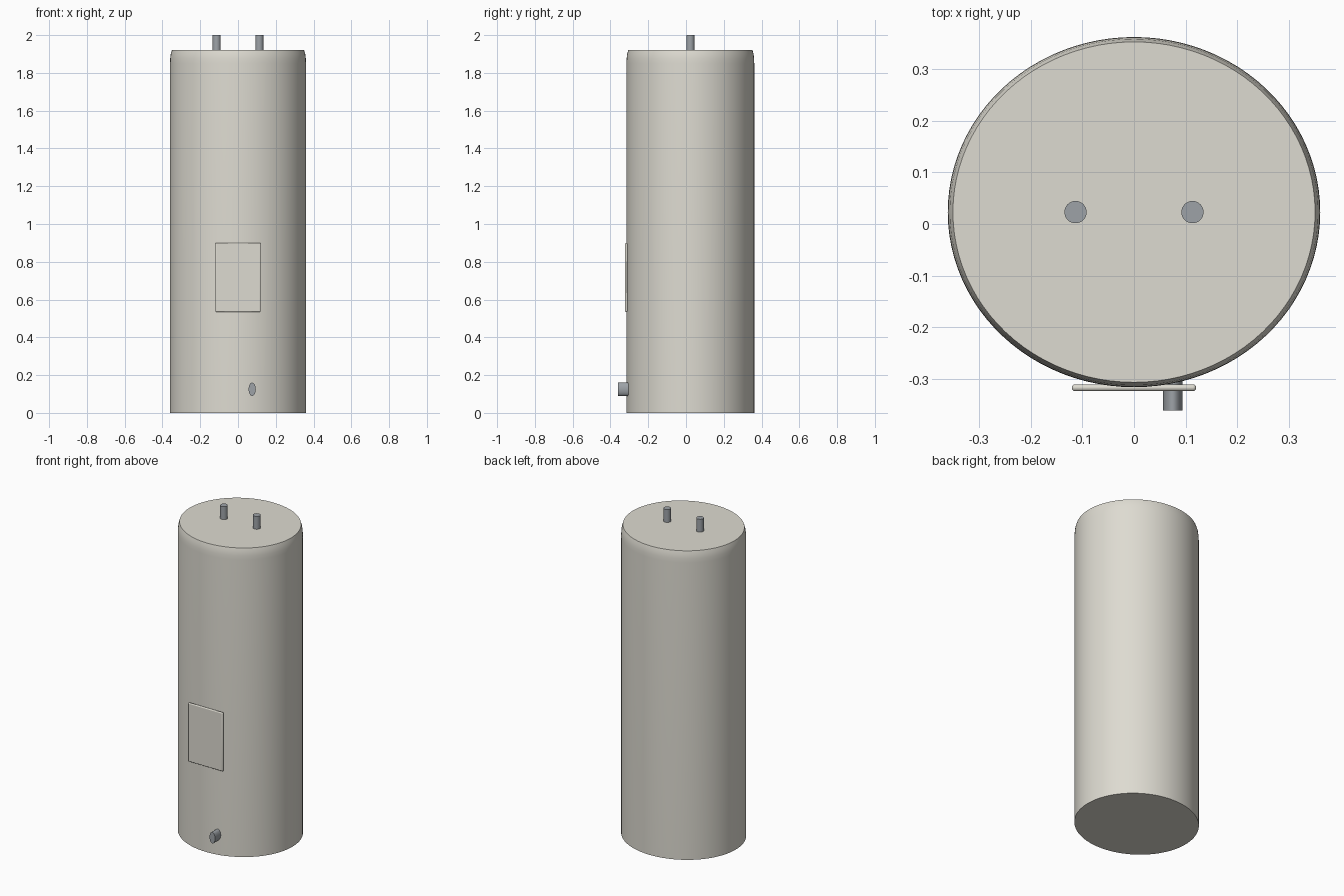
import bpy, bmesh, math

if "Cube" in bpy.data.objects:
    bpy.data.objects.remove(bpy.data.objects["Cube"], do_unlink=True)

CY = 0.023       # depth of the tank axis
SQUASH = 0.94    # tank is slightly oval in plan


def material(name, rgb):
    mat = bpy.data.materials.new(name)
    mat.use_nodes = True
    mat.diffuse_color = (*rgb, 1)
    mat.node_tree.nodes["Principled BSDF"].inputs["Base Color"].default_value = (*rgb, 1)
    return mat


enamel = material("warm grey enamel", (0.73, 0.71, 0.64))
metal = material("grey pipe metal", (0.34, 0.365, 0.39))


def smooth(obj, mat, angle=30):
    obj.data.materials.append(mat)
    bpy.ops.object.select_all(action='DESELECT')
    obj.select_set(True)
    bpy.context.view_layer.objects.active = obj
    bpy.ops.object.shade_smooth_by_angle(angle=math.radians(angle))


def lathe(name, profile, mat, segments=96):
    """Turn a (radius, height) profile into a capped solid."""
    bm = bmesh.new()
    rings = []
    for r, z in profile:
        angles = [math.tau * i / segments for i in range(segments)]
        rings.append([bm.verts.new((r * math.cos(a), r * math.sin(a), z)) for a in angles])
    for low, high in zip(rings, rings[1:]):
        for i in range(segments):
            j = (i + 1) % segments
            bm.faces.new((low[i], low[j], high[j], high[i]))
    bm.faces.new(rings[0][::-1])
    bm.faces.new(rings[-1])
    mesh = bpy.data.meshes.new(name)
    bm.to_mesh(mesh)
    bm.free()
    obj = bpy.data.objects.new(name, mesh)
    bpy.context.collection.objects.link(obj)
    smooth(obj, mat)
    return obj


# Tank with a softly rounded shoulder and flat lid
tank = lathe("tank_body", [(0.36, 0), (0.36, 1.85), (0.359, 1.875),
                           (0.356, 1.9), (0.35, 1.92)], enamel)
tank.scale.y = SQUASH
tank.location.y = CY

# Water pipes on the lid
for side, x in (("right", -0.113), ("left", 0.113)):
    pipe = lathe(side + "_water_pipe", [(0.0215, 1.9), (0.0215, 2.0)], metal, 32)
    pipe.location = (x, CY, 0)

# Oval drain outlet, pointing forward
drain = lathe("drain_outlet", [(0.019, 0), (0.019, 0.08)], metal, 32)
drain.rotation_euler.x = math.pi / 2
drain.scale.y = 1.84
drain.location = (0.075, -0.28, 0.125)

# Access panel with rounded edges
bpy.ops.mesh.primitive_cube_add(size=1, location=(0, -0.3165, 0.717))
panel = bpy.context.object
panel.name = "access_panel"
panel.scale = (0.24, 0.013, 0.366)
bpy.ops.object.transform_apply(location=False, rotation=False, scale=True)
bevel = panel.modifiers.new("rounded_edges", 'BEVEL')
bevel.width = 0.006
bevel.segments = 4
smooth(panel, enamel)
